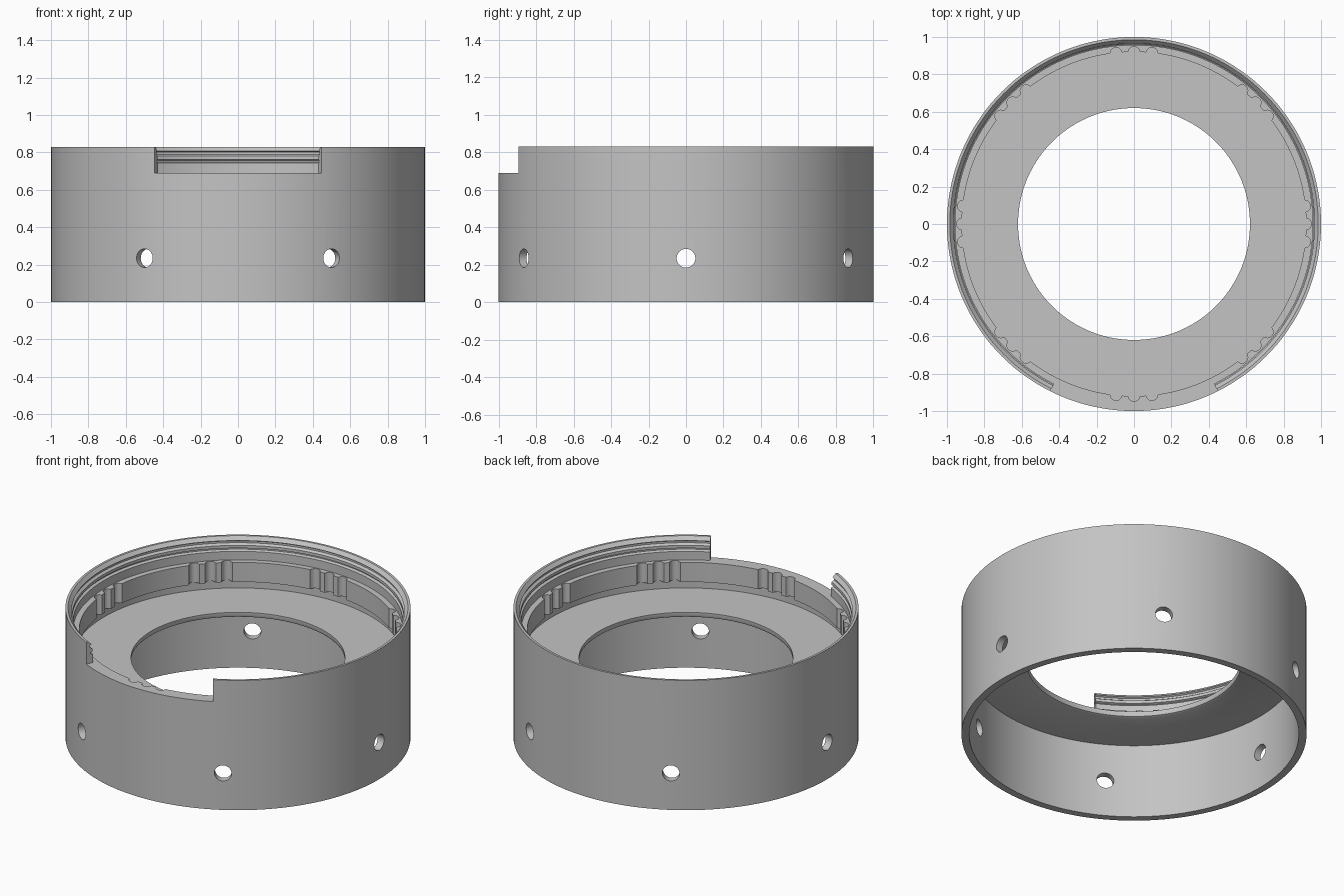
import bpy, bmesh, math
from math import sin, cos, radians, sqrt

cube = bpy.data.objects.get("Cube")
if cube:
    bpy.data.objects.remove(cube, do_unlink=True)

grey = bpy.data.materials.new("light_grey")
grey.use_nodes = True
grey.diffuse_color = (0.55, 0.55, 0.55, 1)
grey.node_tree.nodes["Principled BSDF"].inputs["Base Color"].default_value = (0.55, 0.55, 0.55, 1)


def finish(name, bm):
    bmesh.ops.recalc_face_normals(bm, faces=bm.faces)
    mesh = bpy.data.meshes.new(name)
    bm.to_mesh(mesh)
    bm.free()
    obj = bpy.data.objects.new(name, mesh)
    bpy.context.collection.objects.link(obj)
    mesh.materials.append(grey)
    return obj


def sweep(name, sections):
    """Join closed cross-sections into a closed ring."""
    bm = bmesh.new()
    loops = [[bm.verts.new(p) for p in s] for s in sections]
    for i, a in enumerate(loops):
        b = loops[(i + 1) % len(loops)]
        for j in range(len(a)):
            k = (j + 1) % len(a)
            bm.faces.new((a[j], b[j], b[k], a[k]))
    return finish(name, bm)


def section(profile, angle):
    return [(r * cos(angle), r * sin(angle), z) for r, z in profile]


def select(obj):
    bpy.ops.object.select_all(action='DESELECT')
    obj.select_set(True)
    bpy.context.view_layer.objects.active = obj


def cut(obj, cutter):
    cutter.hide_render = True
    select(obj)
    mod = obj.modifiers.new("cut", 'BOOLEAN')
    mod.operation = 'DIFFERENCE'
    mod.solver = 'EXACT'
    mod.object = cutter
    bpy.ops.object.modifier_apply(modifier=mod.name)
    bpy.data.objects.remove(cutter, do_unlink=True)


# Housing: outer wall, thin inner flange with a rounded hole, grooved rim
WALL = 0.955
profile = [(1, 0), (1, 0.83), (0.985, 0.83), (0.965, 0.808), (0.975, 0.802),
           (0.975, 0.79), (0.96, 0.78), (0.96, 0.762), (0.972, 0.757),
           (0.972, 0.75), (WALL, 0.744), (WALL, 0.51), (0.62, 0.51), (0.62, 0.487),
           (0.624, 0.48), (0.635, 0.475), (WALL, 0.475), (WALL, 0)]
N = 144
housing = sweep("housing", [section(profile, math.tau * i / N) for i in range(N)])

# Six round holes through the lower wall
for i in range(6):
    a = radians(60 * i)
    bpy.ops.mesh.primitive_cylinder_add(
        vertices=32, radius=0.05, depth=0.3,
        location=(cos(a), sin(a), 0.235), rotation=(0, math.pi / 2, a))
    cut(housing, bpy.context.object)

# Wedge-shaped gap in the front of the rim
bm = bmesh.new()
half = radians(26.6)
tri = [(0, 0)] + [(1.4 * sin(a), -1.4 * cos(a)) for a in (-half, half)]
low, high = ([bm.verts.new((x, y, z)) for x, y in tri] for z in (0.69, 0.95))
bm.faces.new(low)
bm.faces.new(high)
for i in range(3):
    j = (i + 1) % 3
    bm.faces.new((low[i], low[j], high[j], high[i]))
cut(housing, finish("gap_cutter", bm))


# Inner ring with eight groups of three rounded notches, undercut below
def ring_radius(deg):
    off = (deg + 22.5) % 45 - 22.5
    r = 0.92
    for c in (-6, 0, 6):
        d = (off - c) / 1.9
        r += 0.028 * sqrt(max(0, 1 - d * d))
    return r


def ring_section(deg):
    r = ring_radius(deg)
    return section([(r, 0.565), (r, 0.69), (0.957, 0.69), (0.957, 0.565)], radians(deg))


notched_ring = sweep("notched_ring", [ring_section(i / 2) for i in range(720)])

for obj in (housing, notched_ring):
    select(obj)
    bpy.ops.object.shade_smooth_by_angle(angle=radians(30))
